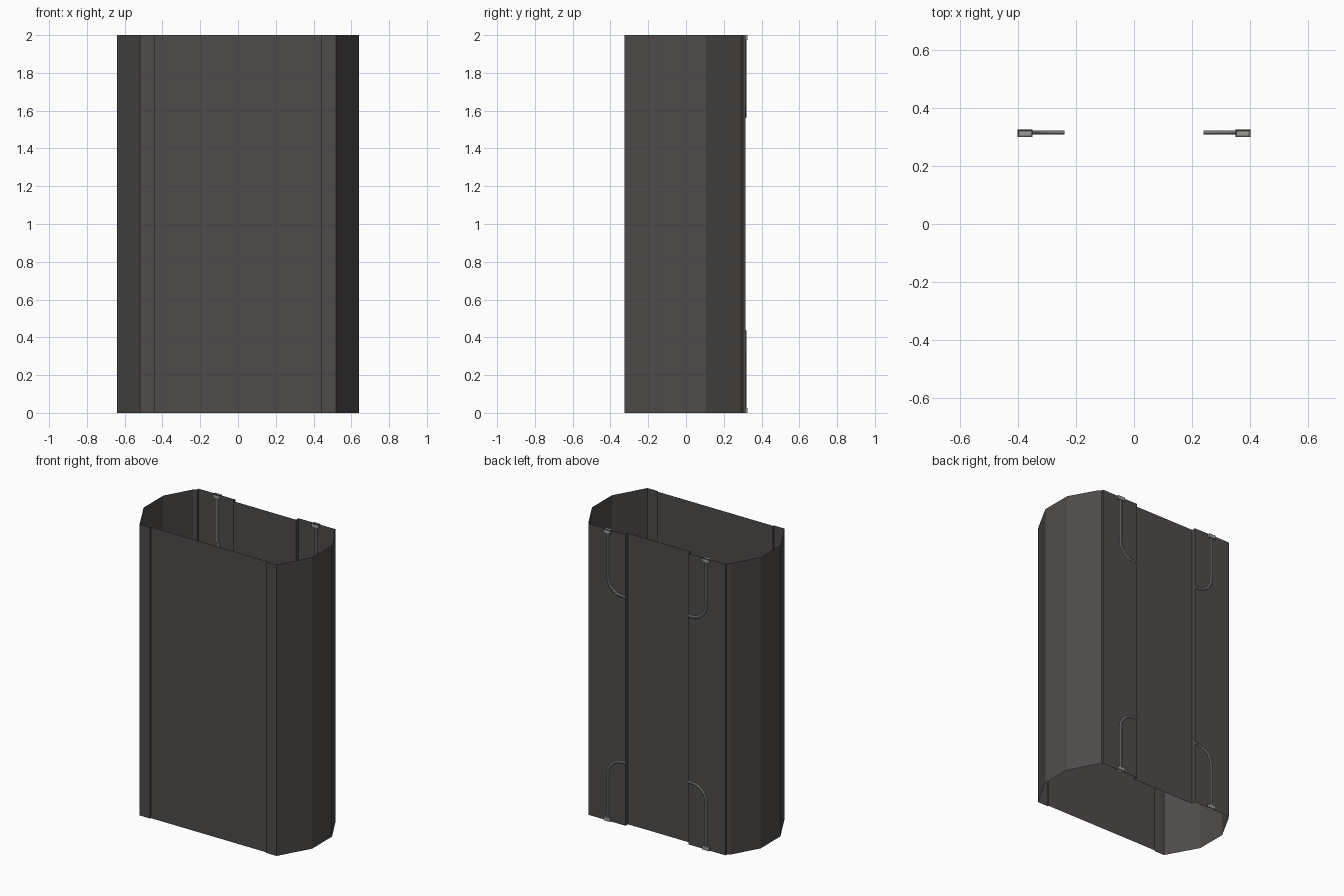
import bpy, bmesh, math
from mathutils import Vector

if "Cube" in bpy.data.objects:
    bpy.data.objects.remove(bpy.data.objects["Cube"])


def material(name, rgb):
    m = bpy.data.materials.new(name)
    m.diffuse_color = (*rgb, 1)
    m.use_nodes = True
    m.node_tree.nodes["Principled BSDF"].inputs["Base Color"].default_value = m.diffuse_color
    return m


dark = material("dark panel grey", (0.078, 0.071, 0.068))
pipe_grey = material("pipe grey", (0.33, 0.33, 0.315))


def finish(bm, name, mat):
    me = bpy.data.meshes.new(name)
    bm.to_mesh(me)
    bm.free()
    ob = bpy.data.objects.new(name, me)
    bpy.context.collection.objects.link(ob)
    me.materials.append(mat)
    return ob


# Open shell: half outline from front middle to back middle, mirrored in x
half = [(0.44, -0.317), (0.44, -0.325), (0.52, -0.325), (0.64, -0.11), (0.64, 0.105),
        (0.54, 0.285), (0.52, 0.302), (0.52, 0.314), (0.24, 0.314), (0.24, 0.287)]
outline = half + [(-x, y) for x, y in reversed(half)]
bm = bmesh.new()
low = [bm.verts.new((x, y, 0)) for x, y in outline]
high = [bm.verts.new((x, y, 2)) for x, y in outline]
n = len(outline)
for i in range(n):
    j = (i + 1) % n
    bm.faces.new((low[i], low[j], high[j], high[i]))
finish(bm, "wall_shell", dark)

PY, PX, R = 0.3145, 0.375, 0.0075


# Bent pipe swept along a path in the xz plane
def pipe(name, sx, top):
    def place(x, z):
        return Vector((sx * x, PY, 2 - z if top else z))
    bend = 0.11
    path = [(PX, 0.01)]
    for k in range(6):
        a = k / 5 * math.pi / 2
        path.append((PX - bend + bend * math.cos(a), 0.32 + bend * math.sin(a)))
    path.append((0.24, 0.43))
    pts = [place(*p) for p in path]
    bm = bmesh.new()
    rings = []
    for i, p in enumerate(pts):
        t = (pts[min(i + 1, len(pts) - 1)] - pts[max(i - 1, 0)]).normalized()
        u = Vector((0, 1, 0))
        v = t.cross(u)
        rings.append([bm.verts.new(p + R * math.cos(a) * u + R * 1.2 * math.sin(a) * v)
                      for a in (math.pi / 8 + s * math.pi / 4 for s in range(8))])
    for a, b in zip(rings, rings[1:]):
        for s in range(8):
            bm.faces.new((a[s], a[(s + 1) % 8], b[(s + 1) % 8], b[s]))
    bm.faces.new(rings[0])
    bm.faces.new(rings[-1])
    bmesh.ops.recalc_face_normals(bm, faces=bm.faces)
    finish(bm, name, pipe_grey)


# End clamp with a sunken square
def clamp(name, sx, top):
    bm = bmesh.new()
    bmesh.ops.create_cube(bm, size=1)
    for v in bm.verts:
        v.co = Vector((v.co.x * 0.052 + sx * PX, v.co.y * 0.026 + 0.312,
                       v.co.z * 0.025 + (1.9875 if top else 0.0125)))
    bm.normal_update()
    face = [f for f in bm.faces if f.normal.z * (1 if top else -1) > 0.9]
    bmesh.ops.inset_region(bm, faces=face, thickness=0.006)
    for v in face[0].verts:
        v.co.z += -0.008 if top else 0.008
    finish(bm, name, pipe_grey)


for sx, side in ((-1, "left"), (1, "right")):
    for top, level in ((True, "upper"), (False, "lower")):
        pipe(f"{level}_{side}_pipe", sx, top)
        clamp(f"{level}_{side}_clamp", sx, top)
